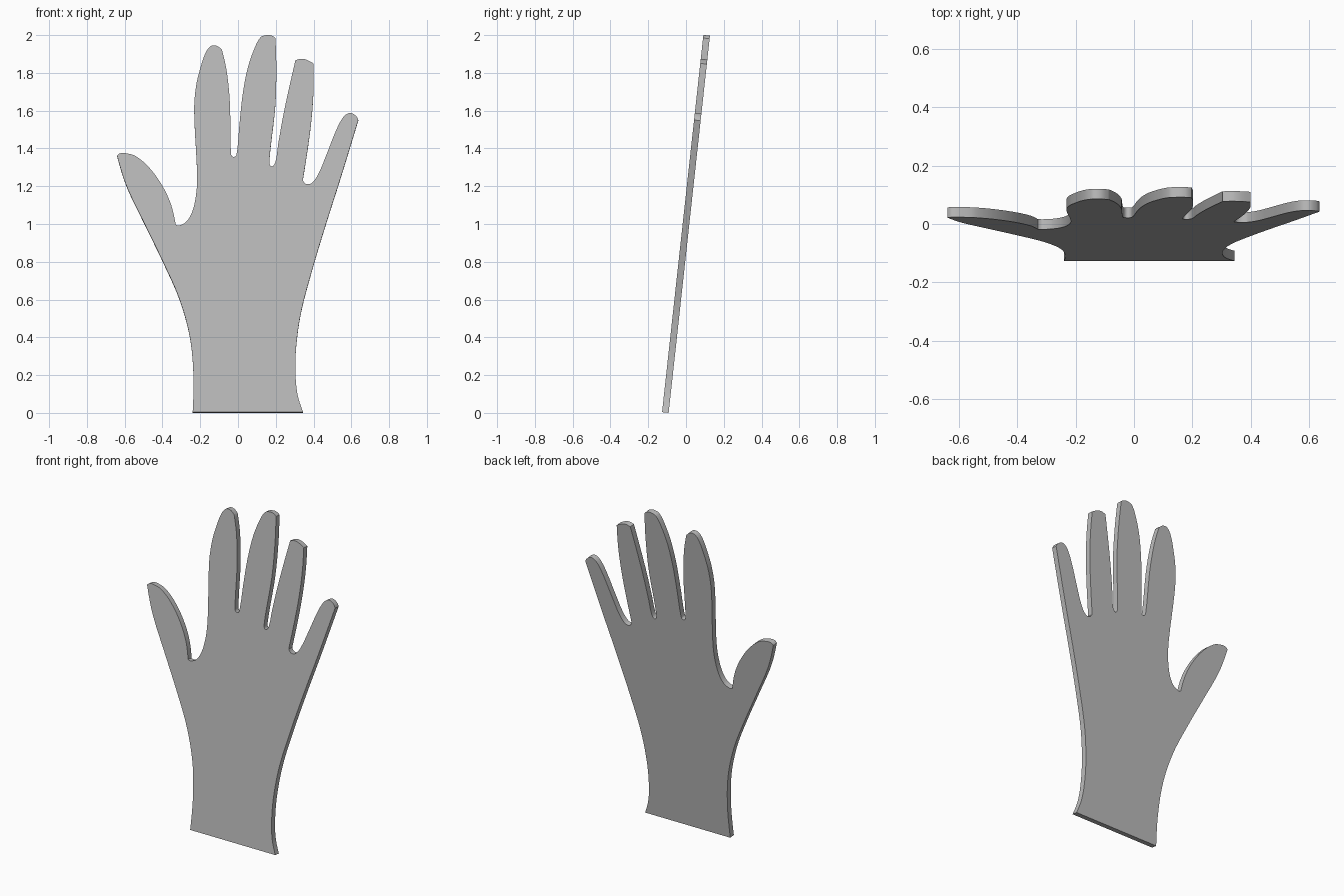
import bpy
import bmesh
import math
from mathutils import Matrix, Vector
from mathutils.geometry import interpolate_bezier

cube = bpy.data.objects.get("Cube")
if cube:
    bpy.data.objects.remove(cube, do_unlink=True)

THICKNESS = 0.035
TILT = math.radians(6.25)
STRETCH = 1.004      # height measured along the leaning plate
STEPS = 6            # curve samples between two outline points

# Outline as smooth runs; each run starts at the sharp corner ending the last
wrist_to_thumb = [(-.24, 0), (-.236, .2), (-.255, .4), (-.31, .6), (-.398, .8),
                  (-.495, 1), (-.59, 1.2), (-.64, 1.36)]
thumb = [(-.625, 1.373), (-.595, 1.374), (-.54, 1.357), (-.468, 1.295),
         (-.4, 1.2), (-.354, 1.1), (-.33, .995)]
index_outer = [(-.312, .99), (-.272, 1.012), (-.24, 1.07), (-.22, 1.17),
               (-.217, 1.28), (-.232, 1.6), (-.222, 1.73), (-.198, 1.83),
               (-.172, 1.905), (-.145, 1.941), (-.114, 1.944), (-.085, 1.922)]
index_to_middle = [(-.06, 1.81), (-.043, 1.64), (-.037, 1.37), (-.024, 1.354),
                   (-.008, 1.365), (.008, 1.53), (.024, 1.68), (.05, 1.82),
                   (.085, 1.925), (.119, 1.988), (.15, 2), (.178, 1.998),
                   (.198, 1.985)]
middle_to_ring = [(.203, 1.82), (.197, 1.62), (.166, 1.33), (.178, 1.304),
                  (.198, 1.327), (.214, 1.43), (.246, 1.607), (.304, 1.867)]
ring_tip = [(.346, 1.874), (.399, 1.85)]
ring_inner = [(.399, 1.69), (.383, 1.5), (.343, 1.23)]
little_finger = [(.36, 1.211), (.39, 1.215), (.425, 1.263), (.467, 1.363),
                 (.515, 1.485), (.547, 1.55), (.573, 1.58), (.6, 1.586),
                 (.626, 1.57), (.637, 1.55)]
little_to_wrist = [(.541, 1.236), (.462, .987), (.394, .76), (.335, .536),
                   (.309, .36), (.304, .217), (.315, .095), (.345, 0)]
runs = [wrist_to_thumb, thumb, index_outer, index_to_middle, middle_to_ring,
        ring_tip, ring_inner, little_finger, little_to_wrist]


def smooth_run(points):
    """Smooth curve through the points, without the first one."""
    pts = [Vector((x, 0, z * STRETCH)) for x, z in points]
    tangents = [Vector() for _ in pts]
    for i in range(1, len(pts) - 1):
        tangents[i] = (pts[i + 1] - pts[i - 1]).normalized()
    tangents[0] = (pts[1] - tangents[1] * (pts[1] - pts[0]).length / 3
                   - pts[0]).normalized()
    tangents[-1] = (pts[-1] - pts[-2]
                    - tangents[-2] * (pts[-1] - pts[-2]).length / 3).normalized()
    samples = []
    for a, b, ta, tb in zip(pts, pts[1:], tangents, tangents[1:]):
        reach = (b - a).length / 3
        samples += interpolate_bezier(a, a + ta * reach, b - tb * reach, b,
                                      STEPS + 1)[1:]
    return samples


# Join the runs into one closed outline
corner = wrist_to_thumb[0]
outline = [Vector((corner[0], 0, 0))]
for run in runs:
    start = [] if run is wrist_to_thumb else [corner]
    outline += smooth_run(start + run)
    corner = run[-1]

# Flat hand shape, extruded to a plate
bm = bmesh.new()
front = bm.faces.new([bm.verts.new(p) for p in outline])
bmesh.ops.translate(bm, verts=bm.verts, vec=(0, -THICKNESS / 2, 0))
extruded = bmesh.ops.extrude_face_region(bm, geom=[front],
                                         use_keep_orig=True)["geom"]
back_verts = [g for g in extruded if isinstance(g, bmesh.types.BMVert)]
bmesh.ops.translate(bm, verts=back_verts, vec=(0, THICKNESS, 0))
bmesh.ops.recalc_face_normals(bm, faces=bm.faces)

# Lean the plate backwards and stand it on the ground
bmesh.ops.transform(bm, verts=bm.verts, matrix=Matrix.Rotation(-TILT, 4, "X"))
lowest = min(v.co.z for v in bm.verts)
depths = [v.co.y for v in bm.verts]
bmesh.ops.translate(bm, verts=bm.verts,
                    vec=(0, -(min(depths) + max(depths)) / 2, -lowest))

mesh = bpy.data.meshes.new("hand_plate")
bm.to_mesh(mesh)
bm.free()

# Plain grey
grey = bpy.data.materials.new("plain_grey")
grey.use_nodes = True
colour = (0.5, 0.5, 0.5, 1)
grey.diffuse_color = colour
grey.node_tree.nodes["Principled BSDF"].inputs["Base Color"].default_value = colour
mesh.materials.append(grey)

hand = bpy.data.objects.new("hand_plate", mesh)
bpy.context.collection.objects.link(hand)
bpy.context.view_layer.objects.active = hand
hand.select_set(True)
bpy.ops.object.shade_smooth_by_angle(angle=math.radians(30))
